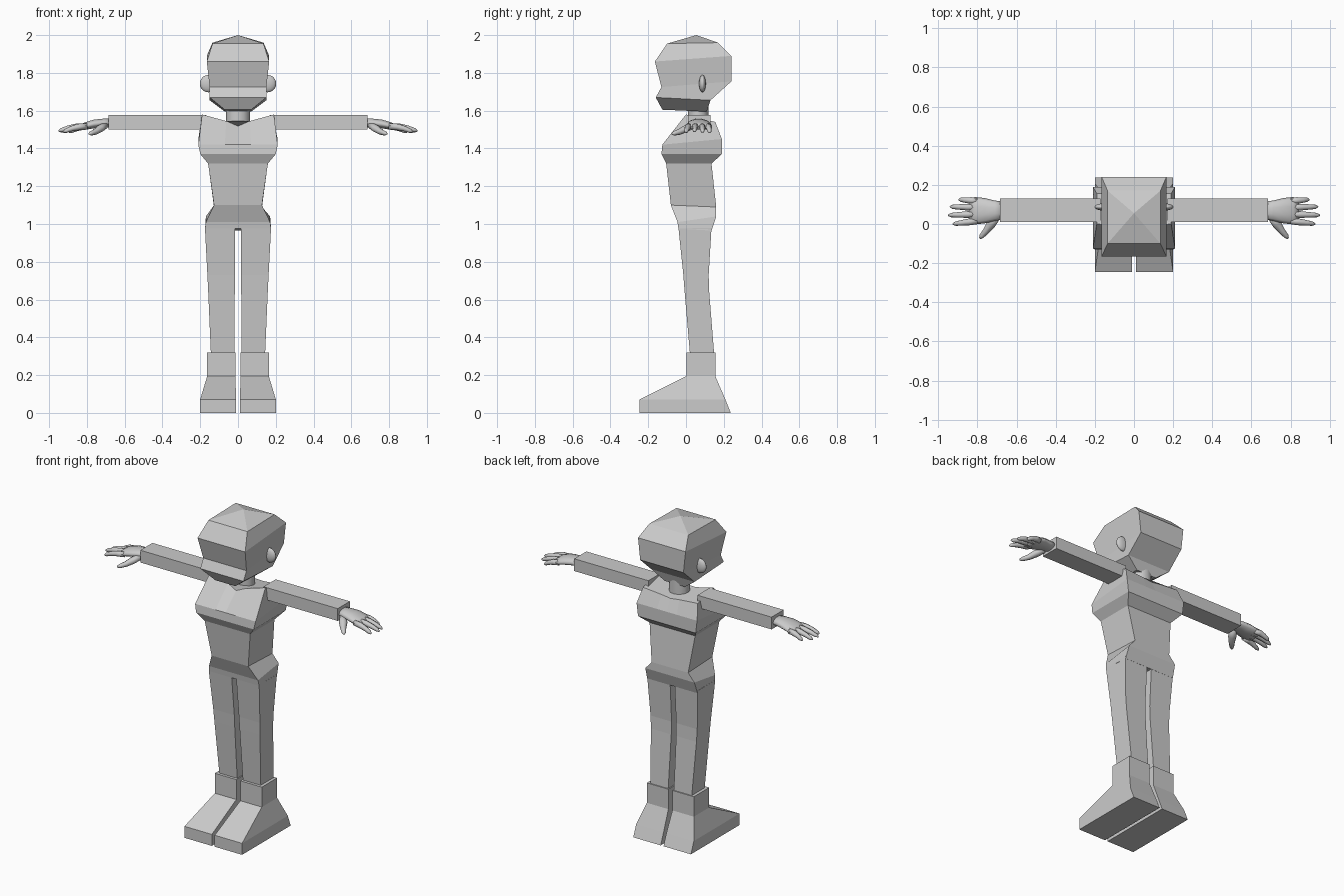
import bpy, bmesh, math
from mathutils import Vector

if "Cube" in bpy.data.objects:
    bpy.data.objects.remove(bpy.data.objects["Cube"])

grey = bpy.data.materials.new("plain grey")
grey.diffuse_color = (0.6, 0.6, 0.6, 1)
grey.use_nodes = True
grey.node_tree.nodes["Principled BSDF"].inputs["Base Color"].default_value = grey.diffuse_color


def loft(name, rings, smooth=False):
    """Skin a list of equal-length point rings and cap both ends."""
    bm = bmesh.new()
    rows = [[bm.verts.new(p) for p in ring] for ring in rings]
    n = len(rows[0])
    for a, b in zip(rows, rows[1:]):
        for i in range(n):
            j = (i + 1) % n
            bm.faces.new((a[i], a[j], b[j], b[i]))
    bm.faces.new(rows[0][::-1])
    bm.faces.new(rows[-1])
    bmesh.ops.remove_doubles(bm, verts=bm.verts, dist=1e-5)
    bmesh.ops.recalc_face_normals(bm, faces=bm.faces)
    for f in bm.faces:
        f.smooth = smooth
    mesh = bpy.data.meshes.new(name)
    bm.to_mesh(mesh)
    bm.free()
    ob = bpy.data.objects.new(name, mesh)
    bpy.context.collection.objects.link(ob)
    mesh.materials.append(grey)
    return ob


def rect(x0, x1, yf, zf, yb, zb):
    """Rectangle ring with its own height at the front and the back."""
    return [(x0, yf, zf), (x1, yf, zf), (x1, yb, zb), (x0, yb, zb)]


def mirrored(ob):
    """Mirror a side part across the body."""
    ob.modifiers.new("Mirror", 'MIRROR')
    return ob


def tube(name, path, sides=8):
    """Tapering rounded limb along x, y, z, half width, half height points."""
    pts = [Vector(p[:3]) for p in path]
    rings = []
    for k, p in enumerate(path):
        d = (pts[min(k + 1, len(pts) - 1)] - pts[max(k - 1, 0)]).normalized()
        side = Vector((-d.y, d.x, 0)).normalized()
        up = d.cross(side)
        rings.append([pts[k] + side * p[3] * math.cos(t) + up * p[4] * math.sin(t)
                      for t in (math.tau * i / sides for i in range(sides))])
    return mirrored(loft(name, rings, True))


# Head: faceted block rising to a point, with a forward chin
head = [(0.07, -0.125, 1.605, 0.11, 1.595), (0.15, -0.16, 1.67, 0.13, 1.655),
        (0.15, -0.13, 1.725, 0.24, 1.755), (0.165, -0.165, 1.86, 0.24, 1.89),
        (0.135, -0.10, 1.955, 0.17, 1.96), (0, 0.055, 2.0, 0.055, 2.0)]
loft("head", [rect(-r[0], r[0], *r[1:]) for r in head])

# Neck
loft("neck", [[(0.063 * math.cos(a), 0.065 + 0.055 * math.sin(a), z)
               for a in (math.tau * i / 12 for i in range(12))]
              for z in (1.48, 1.62)], True)
bpy.context.view_layer.objects.active = bpy.data.objects["neck"]
bpy.data.objects["neck"].select_set(True)
bpy.ops.object.shade_smooth_by_angle(angle=math.radians(40))

# Ears
bpy.ops.mesh.primitive_uv_sphere_add(segments=16, ring_count=10, radius=1)
ear = bpy.context.object
ear.name = "ear"
for v in ear.data.vertices:
    v.co = (0.157 + v.co.x * 0.045, 0.087 + v.co.y * 0.018, 1.743 + v.co.z * 0.046)
ear.data.materials.append(grey)
ear.data.shade_smooth()
mirrored(ear)

# Torso: five columns across so that the collar can dip in the middle
torso = [(0.175, -0.04, 0.975, 0.135, 0.965), (0.17, -0.045, 1.01, 0.16, 1.04),
         (0.127, -0.08, 1.10, 0.16, 1.09), (0.158, -0.105, 1.32, 0.135, 1.32),
         (0.20, -0.13, 1.37, 0.19, 1.37), (0.21, -0.125, 1.42, 0.19, 1.45),
         (0.19, 0.0, 1.58, 0.155, 1.54)]
rings = []
for k, (x, yf, zf, yb, zb) in enumerate(torso):
    top = k == len(torso) - 1
    cols = [(-1, 0), (-0.33, 0.035), (0, 0.062), (0.33, 0.035), (1, 0)]
    rings.append([(x * c, yf - 0.3 * d * top, zf - d * top) for c, d in cols] +
                 [(x * c, yb, zb - 0.3 * d * top) for c, d in cols[::-1]])
loft("torso", rings)

# Legs
leg = [(0.02, 0.143, 0.022, 0.15, 0.30), (0.017, 0.158, -0.008, 0.122, 0.65),
       (0.016, 0.162, -0.014, 0.12, 0.73), (0.016, 0.175, -0.04, 0.135, 0.98)]
mirrored(loft("leg", [rect(a, b, f, z, k, z) for a, b, f, k, z in leg]))

# Boots with long sloping toes
boot = [(0.01, 0.20, -0.245, 0.237, 0), (0.01, 0.20, -0.245, 0.208, 0.072),
        (0.014, 0.163, 0.003, 0.155, 0.195), (0.014, 0.163, 0.003, 0.155, 0.32)]
mirrored(loft("boot", [rect(a, b, f, z, k, z) for a, b, f, k, z in boot]))

# Arms
mirrored(loft("arm", [[(x, 0.01, 1.50), (x, 0.13, 1.50), (x, 0.13, 1.577), (x, 0.01, 1.577)]
                      for x in (0.17, 0.685)]))

# Palm
tube("palm", [(0.67, 0.07, 1.535, 0.045, 0.024), (0.71, 0.068, 1.535, 0.052, 0.024),
              (0.76, 0.068, 1.53, 0.064, 0.024), (0.81, 0.068, 1.518, 0.07, 0.02),
              (0.84, 0.068, 1.512, 0.062, 0.012)], 10)

# Fingers: base y, tip x, tip y, tip z
fingers = {"index": (0.016, 0.925, 0.0, 1.487), "middle": (0.05, 0.95, 0.045, 1.492),
           "ring": (0.085, 0.94, 0.088, 1.488), "little": (0.117, 0.895, 0.125, 1.485)}
for name, (by, tx, ty, tz) in fingers.items():
    base, tip = Vector((0.80, by, 1.517)), Vector((tx, ty, tz))
    path = []
    for t, r in ((0, 0.017), (0.35, 0.017), (0.65, 0.014), (0.9, 0.011), (1, 0.004)):
        p = base.lerp(tip, t)
        path.append((p.x, p.y, p.z + 0.008 * math.sin(math.pi * t), r, r))
    tube(name + "_finger", path)

# Thumb
tube("thumb", [(0.70, 0.04, 1.525, 0.02, 0.018), (0.73, 0.0, 1.505, 0.024, 0.02),
               (0.755, -0.035, 1.488, 0.017, 0.016), (0.778, -0.062, 1.48, 0.013, 0.012),
               (0.787, -0.074, 1.477, 0.005, 0.005)])
